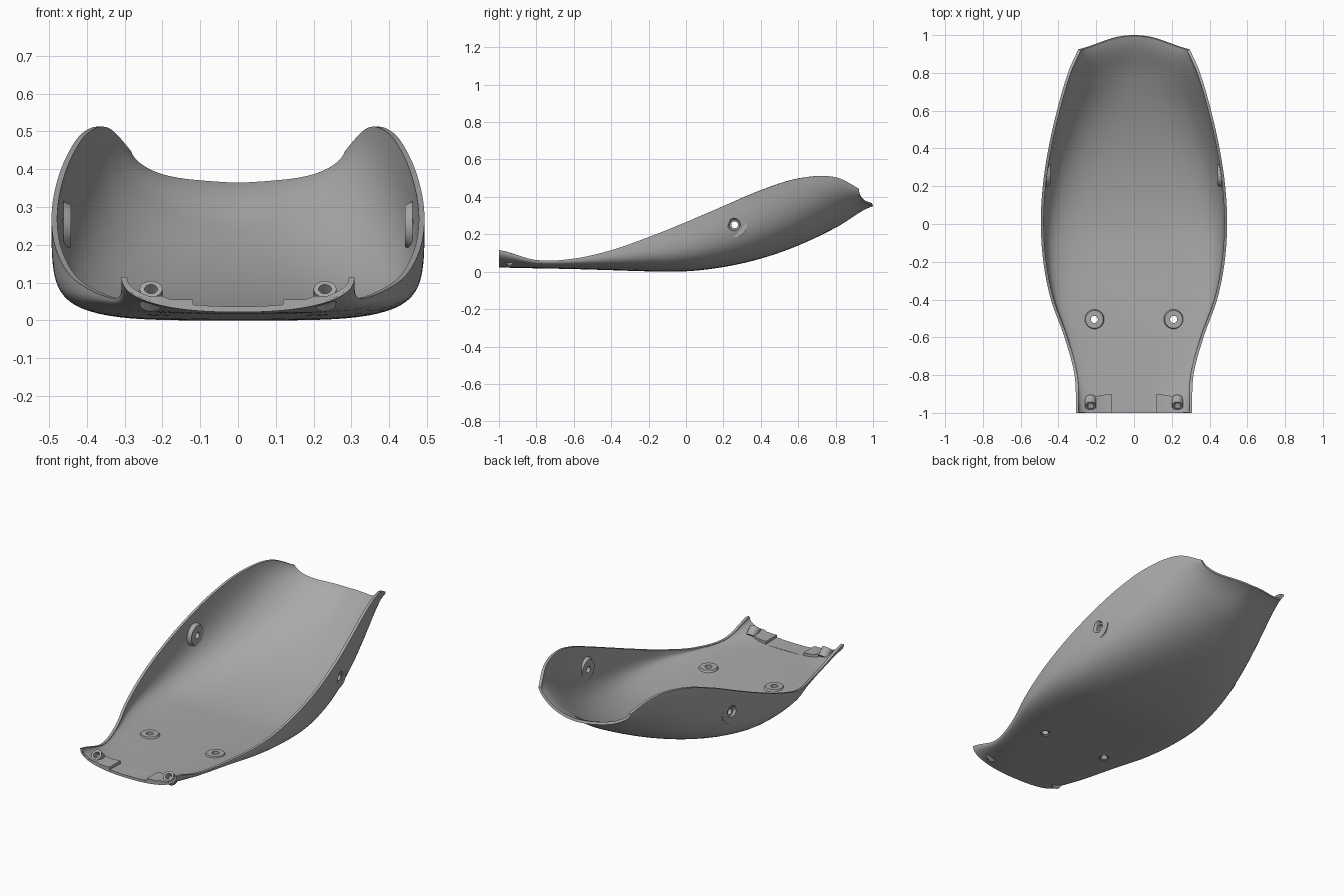
import bpy, bmesh, math
from mathutils import Vector

cube = bpy.data.objects.get("Cube")
if cube:
    bpy.data.objects.remove(cube, do_unlink=True)

grey = bpy.data.materials.new("plain grey")
grey.use_nodes = True
grey.diffuse_color = (0.4, 0.4, 0.4, 1)
grey.node_tree.nodes["Principled BSDF"].inputs["Base Color"].default_value = (0.4, 0.4, 0.4, 1)

# Section measures at even stations from the front (-1) to the back (+1)
RIM = [.115, .062, .07, .115, .185, .265, .35, .435, .498, .505, .41]
WIDTH = [.308, .315, .368, .44, .48, .493, .483, .453, .408, .35, .27]
BASE = [.022, .018, .014, .008, .002, .002, .025, .07, .14, .235, .35]
SQUARE = [2.3, 2.8, 3.2, 3.8, 4.2, 4.2, 3.8, 3.3, 2.7, 2.0, 1.5]


def sample(values, y):
    """Smooth curve through evenly spaced values."""
    t = (y + 1) / 2 * (len(values) - 1)
    i = max(0, min(int(t), len(values) - 2))
    f = t - i
    a, b, c, d = (values[max(0, min(k, len(values) - 1))] for k in range(i - 1, i + 3))
    return b + f / 2 * (c - a + f * (2 * a - 5 * b + 4 * c - d + f * (3 * (b - c) + d - a)))


def section(y):
    base = sample(BASE, y)
    return sample(WIDTH, y), base, sample(RIM, y) - base, sample(SQUARE, y)


def outer_height(x, y):
    w, base, h, n = section(y)
    s = min(abs(x) / w, 1)
    return base + h * (1 - (1 - s ** n) ** (1 / n))


def add_object(name, bm):
    bmesh.ops.recalc_face_normals(bm, faces=bm.faces)
    mesh = bpy.data.meshes.new(name)
    bm.to_mesh(mesh)
    bm.free()
    mesh.materials.append(grey)
    ob = bpy.data.objects.new(name, mesh)
    bpy.context.collection.objects.link(ob)
    return ob


def activate(ob):
    bpy.ops.object.select_all(action='DESELECT')
    ob.select_set(True)
    bpy.context.view_layer.objects.active = ob


def apply(ob, mod):
    activate(ob)
    bpy.ops.object.modifier_apply(modifier=mod.name)


def smooth(ob):
    activate(ob)
    bpy.ops.object.shade_smooth_by_angle(angle=math.radians(35))


def frustum(name, start, end, r1, r2):
    """Round part running from start to end."""
    start, end = Vector(start), Vector(end)
    bm = bmesh.new()
    bmesh.ops.create_cone(bm, cap_ends=True, segments=40, radius1=r1, radius2=r2,
                          depth=(end - start).length)
    bm.transform((end - start).to_track_quat('Z', 'Y').to_matrix().to_4x4())
    bmesh.ops.translate(bm, verts=bm.verts, vec=(start + end) / 2)
    return add_object(name, bm)


def cut(targets, cutter):
    cutter.hide_render = True
    for ob in targets:
        mod = ob.modifiers.new("cut", 'BOOLEAN')
        mod.operation, mod.solver, mod.object = 'DIFFERENCE', 'EXACT', cutter
        apply(ob, mod)
    bpy.data.objects.remove(cutter, do_unlink=True)


# Curved shell: rounded sections lofted to a bowed back edge
ACROSS, ALONG = 64, 90
bm = bmesh.new()
rows = []
for j in range(ALONG + 1):
    row = []
    for i in range(ACROSS + 1):
        u = 2 * i / ACROSS - 1
        phi = u * math.pi / 2
        end = 1 - 0.075 * abs(math.sin(phi)) ** 2
        y = -1 + (end + 1) * j / ALONG
        w, base, h, n = section(y)
        sn, cs = math.sin(phi), max(math.cos(phi), 0)
        r = (abs(sn) ** n + cs ** n) ** (-1 / n)
        row.append(bm.verts.new((w * r * sn, y, base + h * (1 - r * cs))))
    rows.append(row)
for a, b in zip(rows, rows[1:]):
    for i in range(ACROSS):
        bm.faces.new((a[i], b[i], b[i + 1], a[i + 1]))
shell = add_object("shell", bm)
mid = shell.data.polygons[ALONG // 2 * ACROSS + ACROSS // 2]
if mid.normal.z > 0:
    shell.data.flip_normals()
solid = shell.modifiers.new("wall", 'SOLIDIFY')
solid.thickness, solid.offset = 0.015, -1
apply(shell, solid)

# Screw bosses with countersunk through holes
for side, label in ((1, "left"), (-1, "right")):
    wall = frustum(label + "_wall_boss", (side * .462, .26, .25), (side * .441, .26, .25), .066, .055)
    floor = frustum(label + "_floor_boss", (side * .21, -.505, .018), (side * .21, -.505, .038), .057, .047)
    cut([shell], frustum("sink", (side * .478, .26, .25), (side * .454, .26, .25), .038, .022))
    cut([shell, wall], frustum("hole", (side * .6, .26, .25), (side * .3, .26, .25), .018, .018))
    cut([shell], frustum("sink", (side * .21, -.505, -.002), (side * .21, -.505, .022), .04, .022))
    cut([shell, floor], frustum("hole", (side * .21, -.505, -.1), (side * .21, -.505, .2), .019, .019))
    smooth(wall)
    smooth(floor)
smooth(shell)

# Front lip: stepped bar with a low middle recess and raised tips
half = [(0, .037), (.06, .037), (.119, .037), (.12, .055), (.15, .055), (.18, .056), (.2, .064),
        (.23, .064), (.26, .066), (.275, .074), (.29, .09), (.3, .105)]
profile = [(-x, z) for x, z in reversed(half[1:])] + half
bm = bmesh.new()
rings = []
for x, top in profile:
    back = -1 + 0.1 * (1 - (abs(x) / .302) ** 5)
    ring = []
    for y in (-1, back):
        low = outer_height(x, y) + .004
        pair = [(x, y, low), (x, y, max(top, low + .002))]
        ring += pair if y == -1 else pair[::-1]
    rings.append([bm.verts.new(p) for p in ring])
for a, b in zip(rings, rings[1:]):
    for k in range(4):
        bm.faces.new((a[k], a[(k + 1) % 4], b[(k + 1) % 4], b[k]))
bm.faces.new(rings[0])
bm.faces.new(rings[-1][::-1])
lip = add_object("front_lip", bm)

# Tilted pin sockets on the lip
for side, label in ((1, "left"), (-1, "right")):
    socket = frustum(label + "_pin_socket", (side * .23, -.925, .045), (side * .23, -.963, .083), .03, .03)
    cut([socket, lip], frustum("hole", (side * .23, -.938, .058), (side * .23, -1.0, .12), .017, .017))
    smooth(socket)
smooth(lip)
